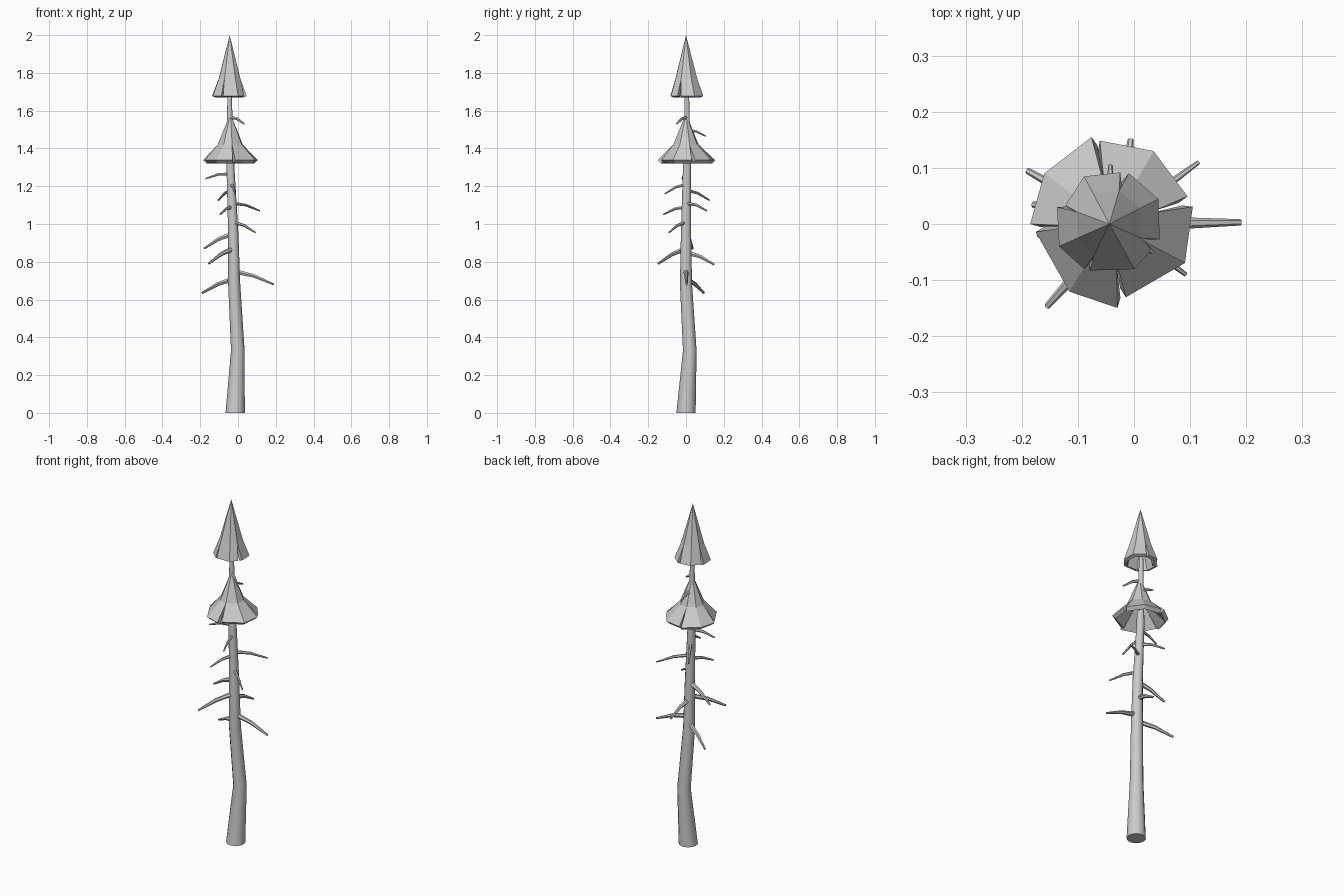
import bpy, bmesh
from math import cos, sin, pi, radians
from mathutils import Vector

cube = bpy.data.objects.get("Cube")
if cube:
    bpy.data.objects.remove(cube, do_unlink=True)

grey = bpy.data.materials.new("plain grey")
grey.use_nodes = True
COLOUR = (0.6, 0.6, 0.6, 1)
grey.diffuse_color = COLOUR
grey.node_tree.nodes["Principled BSDF"].inputs["Base Color"].default_value = COLOUR


def finish(name, bm, smooth):
    mesh = bpy.data.meshes.new(name)
    bm.to_mesh(mesh)
    bm.free()
    mesh.materials.append(grey)
    obj = bpy.data.objects.new(name, mesh)
    bpy.context.collection.objects.link(obj)
    if smooth:
        bpy.ops.object.select_all(action='DESELECT')
        obj.select_set(True)
        bpy.context.view_layer.objects.active = obj
        bpy.ops.object.shade_smooth_by_angle(angle=radians(45))
    return obj


def tube(name, path, radii, sides, level=False):
    """Tapered tube through the path points; level keeps its rings horizontal."""
    bm = bmesh.new()
    pts = [Vector(p) for p in path]
    rings = []
    for i, (p, r) in enumerate(zip(pts, radii)):
        along = pts[min(i + 1, len(pts) - 1)] - pts[max(i - 1, 0)]
        if level:
            u, v = Vector((1, 0, 0)), Vector((0, 1, 0))
        else:
            u = along.cross(Vector((0, 0, 1))).normalized()
            v = along.cross(u).normalized()
        rings.append([bm.verts.new(p + r * (u * cos(2 * pi * k / sides) + v * sin(2 * pi * k / sides)))
                      for k in range(sides)])
    for a, b in zip(rings, rings[1:]):
        for k in range(sides):
            n = (k + 1) % sides
            bm.faces.new((a[k], a[n], b[n], b[k]))
    bm.faces.new(rings[0][::-1])
    bm.faces.new(rings[-1])
    bmesh.ops.recalc_face_normals(bm, faces=bm.faces)
    return finish(name, bm, True)


def canopy(name, centre_x, top, mid_z, mid_r, rim_z, panels, thickness):
    """Hollow cone of four flared panels, split by slits at the rim."""
    bm = bmesh.new()

    def vert(angle, r, z):
        a = radians(angle)
        return bm.verts.new((centre_x + r * cos(a), r * sin(a), z))

    apex = bm.verts.new((centre_x, 0, top))
    slits = []
    for i, panel in enumerate(panels):
        before = panels[i - 1][-1][0] - (360 if i == 0 else 0)
        slits.append(vert((before + panel[0][0]) / 2, mid_r, mid_z))
    for i, panel in enumerate(panels):
        middle = vert(panel[1][0], mid_r, mid_z)
        inner = [slits[i], middle, slits[(i + 1) % len(panels)]]
        outer = [vert(a, r, rim_z) for a, r in panel]
        for k in range(2):
            bm.faces.new((apex, inner[k], inner[k + 1]))
            bm.faces.new((inner[k], outer[k], outer[k + 1], inner[k + 1]))
    obj = finish(name, bm, False)
    shell = obj.modifiers.new("shell", 'SOLIDIFY')
    shell.thickness = thickness
    shell.offset = -1


# Bent trunk
TRUNK = [(-0.015, 0, 0), (-0.001, 0.02, 0.33), (-0.02, 0, 0.68), (-0.025, 0, 0.95),
         (-0.04, 0.005, 1.3), (-0.045, 0.005, 1.7), (-0.043, 0, 1.9)]
tube("trunk", TRUNK, [0.051, 0.036, 0.032, 0.027, 0.021, 0.011, 0.005], 12, level=True)


def trunk_at(z):
    for a, b in zip(TRUNK, TRUNK[1:]):
        if a[2] <= z <= b[2]:
            return Vector(a).lerp(Vector(b), (z - a[2]) / (b[2] - a[2]))


# Drooping bare branches: tip position and root height
BRANCHES = [
    ((0.19, 0.003, 0.68), 0.75), ((-0.19, 0.095, 0.635), 0.71),
    ((-0.155, -0.147, 0.79), 0.87), ((-0.006, 0.15, 0.785), 0.85),
    ((-0.18, 0.035, 0.87), 0.95), ((0.092, -0.09, 0.955), 1.01),
    ((0.115, 0.11, 1.07), 1.11), ((-0.095, -0.12, 1.05), 1.09),
    ((-0.105, 0.125, 1.125), 1.18), ((-0.015, -0.112, 1.16), 1.21),
    ((-0.172, -0.02, 1.24), 1.265), ((0.04, 0.05, 1.36), 1.385),
    ((0.033, -0.05, 1.53), 1.565), ((-0.042, 0.105, 1.465), 1.495),
]
for i, (tip, root_z) in enumerate(BRANCHES):
    root, tip = trunk_at(root_z), Vector(tip)
    bend = root.lerp(tip, 0.5) + Vector((0, 0, 0.01))
    size = 0.014 if root_z < 1 else 0.01
    tube(f"branch_{i + 1}", [root, bend, tip], [size, size * 0.75, size * 0.4], 6)

# Foliage panels: (angle, radius) of start, middle and end of each rim
canopy("lower_canopy", -0.04, 1.585, 1.42, 0.068, 1.338, [
    [(-174, 0.136), (-122, 0.142), (-86, 0.15)],
    [(-79, 0.133), (-28, 0.148), (12, 0.148)],
    [(20, 0.144), (60, 0.15), (98, 0.15)],
    [(103, 0.159), (143, 0.15), (180, 0.145)]], 0.025)
canopy("upper_canopy", -0.044, 2.0, 1.77, 0.062, 1.677, [
    [(-198, 0.098), (-156, 0.098), (-119, 0.092)],
    [(-113, 0.09), (-61, 0.092), (-31, 0.088)],
    [(-17, 0.094), (27, 0.098), (69, 0.097)],
    [(78, 0.094), (118, 0.096), (157, 0.085)]], 0.02)
